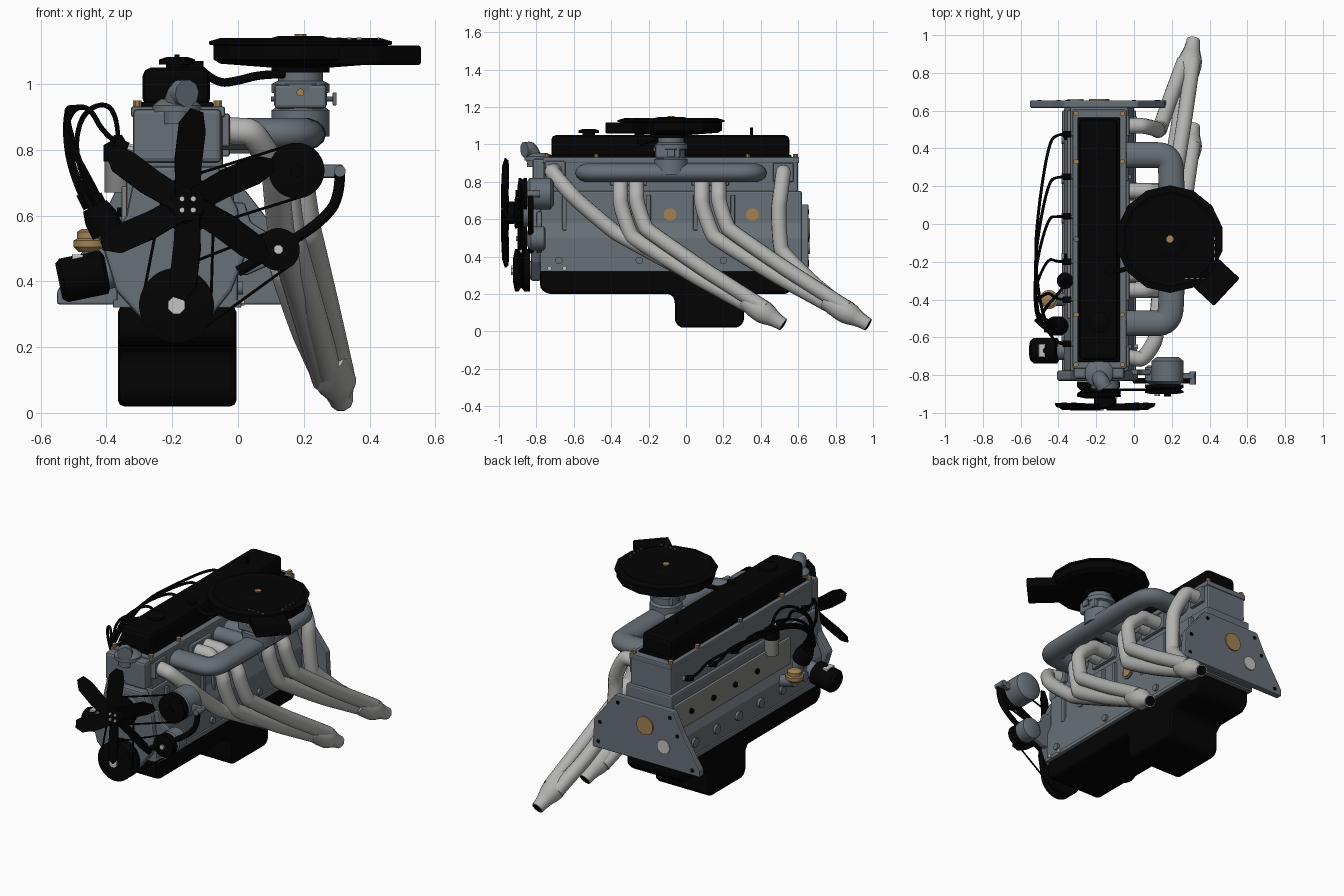
import bpy, bmesh, math
from mathutils import Vector, Matrix

if "Cube" in bpy.data.objects:
    bpy.data.objects.remove(bpy.data.objects["Cube"], do_unlink=True)


def material(name, r, g, b):
    m = bpy.data.materials.new(name)
    m.use_nodes = True
    m.diffuse_color = (r, g, b, 1)
    m.node_tree.nodes["Principled BSDF"].inputs["Base Color"].default_value = (r, g, b, 1)
    return m


BLACK = material("black paint", .001, .001, .001)
GREY = material("blue grey iron", .135, .16, .185)
PIPE = material("pale header steel", .45, .45, .44)
BRASS = material("brass", .36, .22, .09)
PANEL = material("warm grey panel", .22, .22, .215)
STEEL = material("bright steel", .55, .55, .55)
CX, CRANK, PUMP = -.185, (-.187, .327), (-.153, .634)


def finish(name, bm, mat, smooth=False, bevel=0):
    bmesh.ops.recalc_face_normals(bm, faces=bm.faces)
    me = bpy.data.meshes.new(name)
    bm.to_mesh(me)
    bm.free()
    ob = bpy.data.objects.new(name, me)
    bpy.context.collection.objects.link(ob)
    me.materials.append(mat)
    if bevel:
        mod = ob.modifiers.new("soft edges", 'BEVEL')
        mod.width, mod.segments = bevel, 2
    if smooth:
        shade(ob)
    return ob


def shade(ob):
    bpy.ops.object.select_all(action='DESELECT')
    ob.select_set(True)
    bpy.context.view_layer.objects.active = ob
    bpy.ops.object.shade_smooth_by_angle(angle=math.radians(40))


def box(name, x, y, z, mat, bevel=.008):
    bm = bmesh.new()
    bmesh.ops.create_cube(bm, size=1)
    for v in bm.verts:
        v.co = [a + (b - a) * (c + .5) for (a, b), c in zip((x, y, z), v.co)]
    return finish(name, bm, mat, bevel=bevel)


def prism(name, pts, axis, a, b, mat, bevel=0):
    """Extrude a 2D outline along x (points are y,z) or y (points are x,z)."""
    bm = bmesh.new()
    put = (lambda p: (a, *p)) if axis == 'x' else (lambda p: (p[0], a, p[1]))
    face = bm.faces.new([bm.verts.new(put(p)) for p in pts])
    top = bmesh.ops.extrude_face_region(bm, geom=[face])["geom"]
    move = Vector((b - a, 0, 0)) if axis == 'x' else Vector((0, b - a, 0))
    bmesh.ops.translate(bm, verts=[v for v in top if isinstance(v, bmesh.types.BMVert)], vec=move)
    return finish(name, bm, mat, bevel=bevel)


def lathe(name, prof, loc, axis, mat, n=24, smooth=True):
    """Spin (radius, height) pairs about an axis, with closed ends."""
    bm = bmesh.new()
    rot = Vector((0, 0, 1)).rotation_difference(Vector(axis)).to_matrix()
    rings = []
    for r, h in prof:
        angs = [2 * math.pi * (i + .5) / n for i in range(n)]
        rings.append([bm.verts.new(rot @ Vector((r * math.cos(t), r * math.sin(t), h)) + Vector(loc)) for t in angs])
    for p, q in zip(rings, rings[1:]):
        for i in range(n):
            bm.faces.new((p[i], p[i - 1], q[i - 1], q[i]))
    bm.faces.new(rings[0])
    bm.faces.new(rings[-1])
    return finish(name, bm, mat, smooth)


def rod(name, a, b, r, mat, n=20):
    d = Vector(b) - Vector(a)
    return lathe(name, [(r, 0), (r, d.length)], a, d.normalized(), mat, n)


def tighten(pts):
    """Add points along each leg so that the bends stay short."""
    out = [Vector(pts[0])]
    for a, b in zip(map(Vector, pts), map(Vector, pts[1:])):
        out += [a.lerp(b, .4), a.lerp(b, .6)]
    return out + [Vector(pts[-1])]


def tube(name, pts, r, mat, radii=None, flat=1, sides=3):
    cu = bpy.data.curves.new(name, 'CURVE')
    cu.dimensions, cu.bevel_depth, cu.bevel_resolution = '3D', r, sides
    cu.use_fill_caps = True
    sp = cu.splines.new('NURBS')
    sp.points.add(len(pts) - 1)
    for i, p in enumerate(pts):
        sp.points[i].co = (*p, 1)
        sp.points[i].radius = radii[i] if radii else 1
    sp.order_u, sp.use_endpoint_u, sp.resolution_u = 3, True, 6
    ob = bpy.data.objects.new(name, cu)
    bpy.context.collection.objects.link(ob)
    cu.materials.append(mat)
    ob.scale.z = flat
    bpy.ops.object.select_all(action='DESELECT')
    ob.select_set(True)
    bpy.context.view_layer.objects.active = ob
    bpy.ops.object.convert(target='MESH')
    shade(bpy.context.view_layer.objects.active)
    return bpy.context.view_layer.objects.active


# Engine block, head and covers
prism("engine_block", [(-.37, .33), (0, .33), (0, .5), (-.03, .58), (-.03, .75), (-.34, .75), (-.34, .55), (-.37, .48)],
      'y', -.78, .62, GREY, .01)
box("cylinder_head", (-.32, -.045), (-.76, .6), (.74, .92), GREY, .012)
box("head_flange", (-.325, -.04), (-.765, .605), (.9, .932), GREY, .006)
box("valve_cover", (-.29, -.085), (-.72, .553), (.93, 1.05), BLACK, .025)
box("valve_cover_rim", (-.3, -.075), (-.73, .563), (.93, .945), BLACK, .004)
prism("bell_housing_flange", [(-.55, .33), (.17, .33), (.16, .5), (.02, .68), (-.37, .68), (-.43, .56), (-.55, .37)],
      'y', .615, .655, GREY, .006)
for x, z in ((.13, .37), (.12, .49), (0, .64), (-.35, .64), (-.5, .36), (-.4, .54)):
    rod("flange_hole", (x, .65, z), (x, .657, z), .012, BLACK, 10)
box("pan_rail", (-.38, .01), (-.78, .6), (.32, .345), GREY, .004)
prism("oil_pan", [(-.78, .325), (-.78, .23), (-.74, .2), (-.08, .2), (-.06, .17), (-.06, .05), (-.03, .02),
      (.28, .02), (.31, .05), (.31, .17), (.34, .2), (.54, .2), (.58, .24), (.58, .325)], 'x', -.365, -.005, BLACK, .022)
prism("timing_cover", [(-.41, .5), (-.37, .37), (-.28, .27), (-.1, .27), (-.02, .37), (.02, .47), (0, .62), (-.06, .75),
      (-.31, .75), (-.34, .6)], 'y', -.83, -.775, GREY, .012)
box("tappet_cover", (-.355, -.335), (-.5, .6), (.53, .69), PANEL, .006)
for i in range(4):
    rod("tappet_bolt", (-.35, .46 - i * .21, .61), (-.368, .46 - i * .21, .61), .016, BLACK, 8)
for i in range(6):
    rod("crankcase_boss", (-.33, -.6 + i * .21, .42), (-.385, -.6 + i * .21, .42), .028, GREY, 16)

# Block side ribs, core plugs and head bolts
for y in (-.5, -.085, .355):
    rod("core_plug_ring", (-.04, y, .625), (-.022, y, .625), .045, GREY)
    rod("core_plug", (-.03, y, .625), (-.016, y, .625), .034, BRASS)
for y in (-.65, -.3, -.2, .05, .25, .48):
    box("block_rib", (-.04, -.012), (y - .012, y + .012), (.54, .73), GREY, .005)
for y in (-.68, -.25, .2, .55):
    rod("side_boss", (-.03, y, .38), (.015, y, .38), .02, GREY, 12)
for y in (-.73, -.65):
    rod("rail_bolt", (-.01, y, .338), (.02, y, .338), .012, STEEL, 8)
rod("rear_cam_plug", (CX, .65, .55), (CX, .662, .55), .055, BRASS)
rod("rear_plug", (-.31, .65, .455), (-.31, .662, .455), .042, STEEL)
for x in (-.307, -.062):
    for y in (-.745, -.48, -.08, .33, .585):
        rod("head_bolt", (x, y, .925), (x, y, .95), .014, BRASS if abs(y) > .1 else GREY, 8)

# Filler cap, breather hose and lifting stud
lathe("oil_filler_cap", [(.035, 0), (.035, .015), (.055, .015), (.055, .03), (.03, .038)], (CX, -.52, 1.045), (0, 0, 1), BLACK)
rod("rocker_stud", (CX, .35, 1.04), (CX, .35, 1.09), .008, BLACK, 8)
rod("breather_valve", (-.13, -.25, 1.04), (-.13, -.25, 1.07), .025, BLACK)
tube("breather_hose", [(-.13, -.25, 1.06), (-.07, -.25, 1.0), (0, -.22, 1.01), (.07, -.18, 1.03), (.14, -.12, 1.03)], .013, BLACK)

# Thermostat neck
box("thermostat_housing", (-.32, -.05), (-.82, -.75), (.76, .925), GREY, .015)
tube("thermostat_neck", tighten([(CX, -.81, .88), (CX, -.815, .975), (CX + .03, -.865, .972)]), .042, GREY)
lathe("thermostat_base", [(.075, 0), (.075, .02), (.05, .04)], (CX, -.79, .915), (0, 0, 1), GREY)

# Intake manifold and carburettor
m = tube("intake_manifold", [(-.05, .365, 0), (.06, .365, 0), (.19, .365, 0), (.2, .22, 0), (.2, -.08, 0), (.2, -.36, 0),
         (.19, -.525, 0), (.06, -.525, 0), (-.05, -.525, 0)], .068, GREY, flat=.74, sides=5)
m.location.z = .848
for y in (-.13, -.03):
    tube("centre_runner", [(-.05, y, .845), (.08, y, .845), (.2, y, .845)], .045, GREY)
lathe("carburettor", [(.09, -.05), (.09, .03), (.075, .04), (.075, .08), (.09, .085), (.09, .11), (.07, .12), (.07, .15)],
      (.19, -.08, .89), (0, 0, 1), GREY, 16)
box("float_bowl", (.11, .27), (-.165, -.03), (.925, 1.0), GREY, .012)
rod("fuel_inlet", (.19, -.175, .975), (.19, -.16, .975), .012, BRASS, 10)
rod("throttle_shaft", (.1, -.08, .955), (.3, -.08, .955), .008, GREY, 8)
box("throttle_lever", (.288, .3), (-.1, -.06), (.935, .975), GREY, .003)

# Air cleaner with snorkel
lathe("air_cleaner", [(.09, 1.035), (.09, 1.05), (.25, 1.062), (.272, 1.075), (.272, 1.118), (.285, 1.12), (.285, 1.13),
      (.25, 1.14), (.235, 1.134), (.1, 1.138), (.07, 1.146)], (.19, -.08, 0), (0, 0, 1), BLACK, 14, False)
snorkel = box("air_snorkel", (.15, .412), (-.1, .1), (1.058, 1.118), BLACK, .008)
snorkel.location = (.19, -.08, 0)
snorkel.rotation_euler.z = math.radians(-43)
rod("wing_nut", (.19, -.08, 1.14), (.19, -.08, 1.152), .02, BRASS, 8)
for i in range(4):
    box("lid_mark", (.424, .43), (-.19 + .035 * i, -.175 + .035 * i), (1.134, 1.141), PANEL, 0)
    box("lid_mark", (.27 + .03 * i, .285 + .03 * i), (-.292, -.286), (1.134, 1.141), PANEL, 0)

# Exhaust header: six primaries into two collectors, as (x, y, z) paths
paths = [
    [(-.05, -.7, .86), (.11, -.73, .85), (.12, -.46, .58), (.15, -.28, .47), (.265, .42, .1)],
    [(-.05, -.35, .83), (.14, -.35, .83), (.15, -.35, .57), (.19, -.22, .44), (.285, .42, .09)],
    [(-.05, -.265, .83), (.18, -.265, .83), (.2, -.265, .6), (.23, -.15, .49), (.312, .42, .125)],
    [(-.05, .085, .83), (.14, .085, .83), (.15, .085, .57), (.19, .22, .44), (.285, .86, .09)],
    [(-.05, .175, .83), (.18, .175, .83), (.2, .175, .6), (.23, .29, .49), (.312, .86, .125)],
    [(-.05, .52, .85), (.12, .52, .85), (.13, .475, .5), (.15, .55, .36), (.265, .86, .11)],
]
for p in paths:
    tube("exhaust_primary", tighten(p), .041, PIPE, sides=4)
    x, y, z = p[0]
    box("exhaust_flange", (-.055, -.025), (y - .055, y + .055), (z - .05, z + .05), GREY, .006)
for start, end in ((.38, .52), (.82, .975)):
    a, b = Vector((.29, start, .125)), Vector((.315, end, .036))
    tube("exhaust_collector", [a.lerp(b, t) for t in (-.5, 0, .35, .7, 1)], .04, PIPE, [1.2, 1.6, 1.6, 1, .9])
    rod("collector_mouth", b, b.lerp(a, -.01), .03, BLACK)


def pulley(name, c, y, r, depth=.05):
    w = depth / 5
    lathe(name, [(r * .55, 0), (r, w * .6), (r, w * 1.6), (r * .82, w * 2.4), (r, w * 3.4), (r, w * 5)],
          (c[0], y, c[1]), (0, 1, 0), BLACK, 32)


# Pulleys, accessories and belts
ALT, STEER = (.178, .737), (.123, .497)
pulley("crank_pulley", CRANK, -.925, .114, .09)
pulley("water_pump_pulley", PUMP, -.92, .085)
pulley("alternator_pulley", ALT, -.9, .085)
pulley("steering_pulley", STEER, -.9, .065)
for c, r, y in ((CRANK, .028, -.935), (STEER, .015, -.91)):
    rod("pulley_nut", (c[0], y, c[1]), (c[0], -.86, c[1]), r, STEEL, 8)
rod("alternator_nut", (ALT[0], -.912, ALT[1]), (ALT[0], -.86, ALT[1]), .02, BLACK, 8)
rod("crank_snout", (CRANK[0], -.86, CRANK[1]), (CRANK[0], -.8, CRANK[1]), .05, GREY)
rod("water_pump_body", (PUMP[0], -.88, PUMP[1]), (PUMP[0], -.8, PUMP[1]), .075, GREY)
lathe("alternator", [(.06, 0), (.085, .02), (.085, .13), (.06, .15)], (ALT[0], -.855, ALT[1]), (0, 1, 0), GREY)
lathe("steering_pump", [(.04, 0), (.065, .02), (.065, .09), (.05, .1)], (STEER[0], -.85, STEER[1]), (0, 1, 0), GREY)
prism("accessory_bracket", [(-.03, .42), (.03, .42), (.12, .46), (.12, .53), (.04, .58), (.02, .64), (-.03, .64)],
      'y', -.8, -.77, GREY, .008)
tube("tension_arm", [(.31, -.83, .735), (.31, -.83, .65), (.25, -.83, .58), (.16, -.83, .52), (0, -.83, .43)], .016, BLACK)
rod("tension_bolt", (.31, -.85, .735), (.31, -.78, .735), .018, GREY, 10)
box("alternator_ear", (.24, .32), (-.82, -.79), (.715, .755), GREY, .006)
for a, ra, b, rb, y in ((CRANK, .105, PUMP, .08, -.895), (CRANK, .105, STEER, .06, -.875), (PUMP, .08, ALT, .08, -.88)):
    d = Vector((b[0] - a[0], 0, b[1] - a[1]))
    n = Vector((-d.z, 0, d.x)).normalized()
    for s in (1, -1):
        rod("drive_belt", Vector((a[0], y, a[1])) + n * ra * s, Vector((b[0], y, b[1])) + n * rb * s, .005, BLACK, 6)

# Fan
for k in range(6):
    pts = [(.03, -.04), (.12, -.045), (.22, -.058), (.28, -.05), (.293, -.01), (.25, .028), (.14, .042), (.03, .04)]
    blade = prism("fan_blade", pts, 'y', -.003, .003, BLACK)
    turn = Matrix.Rotation(math.radians(30 + 60 * k), 4, 'Y')
    blade.matrix_world = Matrix.Translation((PUMP[0], -.97, PUMP[1])) @ turn @ Matrix.Rotation(math.radians(22), 4, 'X')
lathe("fan_hub", [(.05, 0), (.06, .01), (.06, .06)], (PUMP[0], -.98, PUMP[1]), (0, 1, 0), BLACK)
for k in range(4):
    t = math.pi / 4 + k * math.pi / 2
    x, z = PUMP[0] + .024 * math.cos(t), PUMP[1] + .024 * math.sin(t)
    rod("fan_bolt", (x, -.988, z), (x, -.97, z), .009, STEEL, 6)

# Oil filter, fuel pump, coil and distributor on the right side
lathe("oil_filter", [(.055, 0), (.068, .015), (.068, .14), (.05, .15)], (-.545, -.67, .4), (.97, 0, .2), BLACK)
box("filter_label", (-.505, -.47), (-.705, -.635), (.466, .482), STEEL, .003)
rod("filter_mount", (-.42, -.67, .42), (-.34, -.67, .44), .05, GREY)
lathe("fuel_pump", [(.035, 0), (.05, .015), (.05, .035), (.04, .04), (.04, .06), (.025, .07)], (-.45, -.4, .49), (0, 0, 1), BRASS)
rod("fuel_pump_arm", (-.45, -.4, .49), (-.34, -.4, .46), .035, GREY)
rod("ignition_coil", (-.365, -.3, .67), (-.365, -.3, .77), .042, PANEL)
lathe("coil_cap", [(.044, 0), (.044, .05), (.025, .06), (.012, .08)], (-.365, -.3, .765), (0, 0, 1), BLACK)
tilt = Vector((-.45, 0, .89)).normalized()
foot = Vector((-.35, -.54, .46))
rod("distributor_body", foot, foot + tilt * .11, .035, GREY)
lathe("distributor_cap", [(.052, .1), (.052, .15), (.04, .19)], foot, tilt, BLACK)

# Spark plugs and leads
for i, y in enumerate((-.635, -.4, -.2, .04, .25, .476)):
    rod("spark_plug", (-.31, y, .8), (-.345, y, .81), .014, STEEL, 8)
    rod("plug_boot", (-.335, y, .807), (-.375, y, .82), .017, BLACK, 10)
    t = i * math.pi / 3
    top = foot + tilt * .18 + Vector((.028 * math.cos(t), .028 * math.sin(t), 0))
    rod("cap_tower", top, top + tilt * .05, .012, BLACK, 8)
    tube("spark_lead", [top, top + tilt * .12, (-.53, -.5 + .06 * i, .85 + .015 * i), (-.5, y * .6 - .15, .93),
         (-.45, y * .9, .93), (-.41, y, .85), (-.36, y, .815)], .008, BLACK, sides=1)
top = foot + tilt * .18
tube("coil_lead", [top, top + tilt * .15, (-.48, -.45, .92), (-.37, -.34, .95), (-.365, -.3, .84)], .008, BLACK, sides=1)
